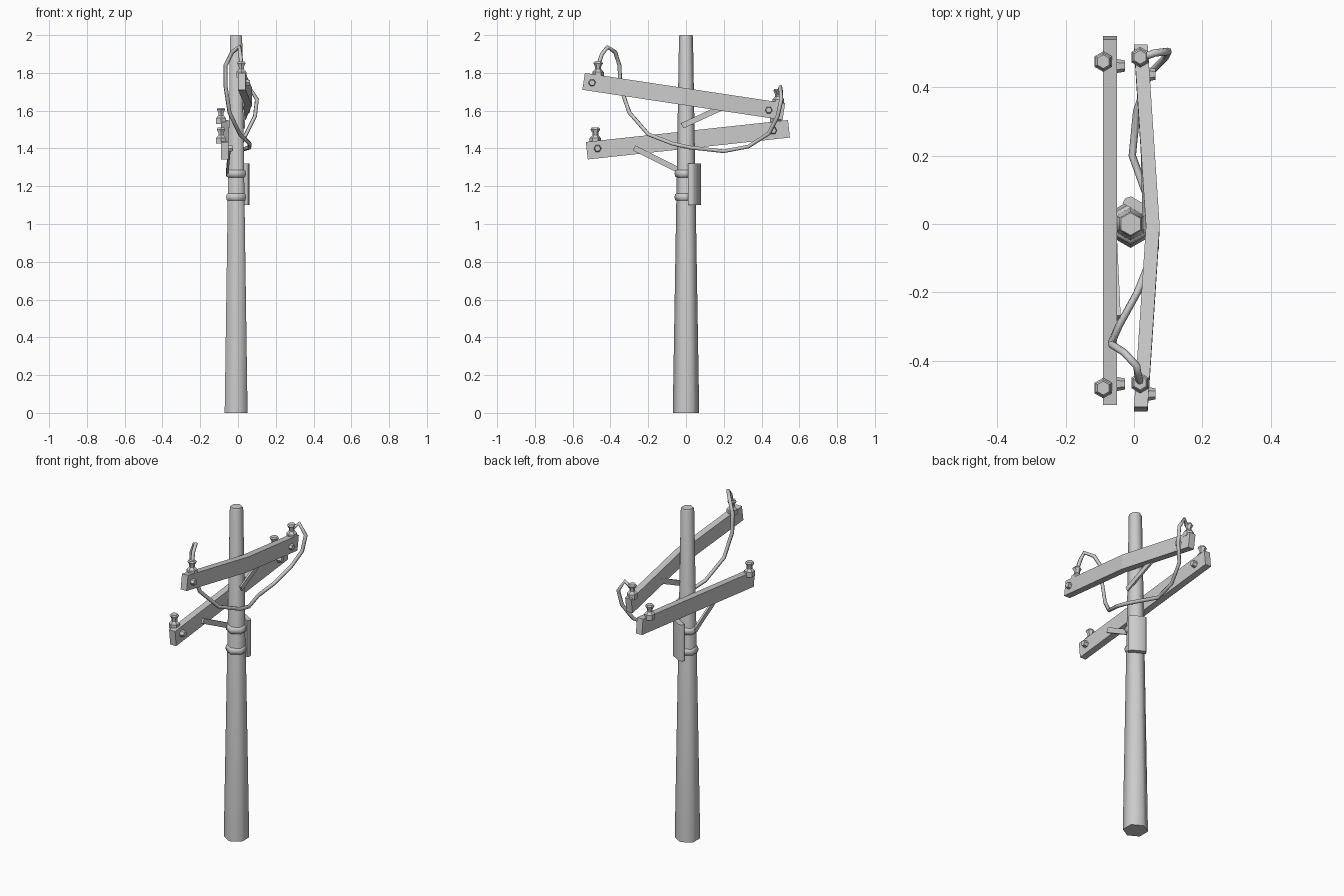
import bpy, bmesh, math
from mathutils import Vector, Matrix

if "Cube" in bpy.data.objects:
    bpy.data.objects.remove(bpy.data.objects["Cube"])


def finish(name, bm, smooth=None):
    bmesh.ops.recalc_face_normals(bm, faces=bm.faces)
    me = bpy.data.meshes.new(name)
    bm.to_mesh(me)
    bm.free()
    ob = bpy.data.objects.new(name, me)
    bpy.context.collection.objects.link(ob)
    if smooth:
        bpy.ops.object.select_all(action='DESELECT')
        ob.select_set(True)
        bpy.context.view_layer.objects.active = ob
        bpy.ops.object.shade_smooth_by_angle(angle=math.radians(smooth))
    return ob


def loft(name, rings, smooth=None):
    """Skin a list of equal-length point rings and cap both ends."""
    bm = bmesh.new()
    rows = [[bm.verts.new(p) for p in r] for r in rings]
    n = len(rows[0])
    for a, b in zip(rows, rows[1:]):
        for i in range(n):
            j = (i + 1) % n
            bm.faces.new((a[i], a[j], b[j], b[i]))
    bm.faces.new(rows[0])
    bm.faces.new(rows[-1])
    return finish(name, bm, smooth)


def lathe(name, profile, loc, axis=(0, 0, 1), smooth=65):
    """Six-sided turned part from (radius, height) pairs."""
    q = Vector((0, 0, 1)).rotation_difference(Vector(axis))
    rings = []
    for r, h in profile:
        rings.append([Vector(loc) + q @ Vector((r * math.sin(i * math.pi / 3),
                      r * math.cos(i * math.pi / 3), h)) for i in range(6)])
    return loft(name, rings, smooth)


def beam(name, path, width, height):
    """Rectangular bar along a path: width in x, height square to the slope."""
    d = (Vector(path[-1]) - Vector(path[0])).normalized()
    up = Vector((0, -d.z, d.y)).normalized() * height / 2
    side = Vector((width / 2, 0, 0))
    return loft(name, [[Vector(p) + side + up, Vector(p) - side + up,
                        Vector(p) - side - up, Vector(p) + side - up] for p in path])


# tapered six-sided pole
lathe("pole", [(0.07, 0), (0.037, 1.99), (0.033, 2.0)], (-0.01, 0, 0))

# metal bands
for i, z in enumerate((1.12, 1.245)):
    lathe(f"band_{i}", [(0.045, 0), (0.057, 0.006), (0.061, 0.022),
                        (0.057, 0.038), (0.045, 0.044)], (-0.01, 0, z))

# equipment panel strapped to a rear face of the pole
bm = bmesh.new()
bmesh.ops.create_cube(bm, size=1, matrix=Matrix.Translation((0.017, 0.0485, 1.21))
                      @ Matrix.Rotation(math.radians(-30), 4, 'Z')
                      @ Matrix.Diagonal((0.1, 0.03, 0.22, 1)))
out = Vector((0.5, 0.866, 0))
edges = [e for e in bm.edges
         if abs(e.verts[0].co.z - e.verts[1].co.z) > 0.1
         and (e.verts[0].co - Vector((0.017, 0.0485, 0))).dot(out) > 0]
bmesh.ops.bevel(bm, geom=edges, offset=0.012, segments=1, affect='EDGES')
finish("panel", bm, 50)

# crossarms: straight lower one, bowed upper one
beam("lower_crossarm", [(-0.07, -0.525, 1.388), (-0.07, 0.545, 1.504)], 0.04, 0.093)
beam("upper_crossarm", [(0.02, -0.542, 1.755), (0.055, -0.012, 1.675),
                        (0.02, 0.518, 1.595)], 0.04, 0.09)

# diagonal braces
beam("lower_brace", [(-0.045, -0.275, 1.403), (-0.058, 0.0, 1.265)], 0.012, 0.03)
beam("upper_brace", [(0.032, -0.02, 1.52), (0.025, 0.24, 1.64)], 0.012, 0.03)

# insulators
for i, p in enumerate([(-0.09, -0.48, 1.425), (-0.09, 0.475, 1.53),
                       (0.018, -0.465, 1.775), (0.018, 0.488, 1.63)]):
    lathe(f"insulator_{i}", [(0.03, 0), (0.03, 0.03), (0.016, 0.045), (0.016, 0.058),
                             (0.026, 0.076), (0.02, 0.085)], p, smooth=35)

# tapered bolts on the right faces
for i, p in enumerate([(-0.052, -0.468, 1.40), (-0.052, 0.462, 1.495),
                       (0.037, -0.497, 1.748), (0.037, 0.438, 1.603)]):
    lathe(f"bolt_{i}", [(0.021, 0), (0.016, 0.026)], p, axis=(1, 0, 0), smooth=35)

# loose hanging wire
path = [(0.02, -0.468, 1.83), (0.012, -0.445, 1.90), (0.008, -0.415, 1.937),
        (-0.03, -0.375, 1.91), (-0.066, -0.352, 1.84), (-0.066, -0.348, 1.73),
        (-0.045, -0.30, 1.59), (0.01, -0.20, 1.475), (0.062, -0.07, 1.425),
        (0.06, 0.02, 1.405), (-0.005, 0.20, 1.385), (0.008, 0.33, 1.41),
        (0.045, 0.44, 1.48), (0.09, 0.485, 1.57), (0.1, 0.505, 1.66),
        (0.06, 0.5, 1.725), (0.025, 0.488, 1.69)]
cu = bpy.data.curves.new("wire", 'CURVE')
cu.dimensions = '3D'
cu.bevel_depth = 0.011
cu.bevel_resolution = 1
cu.use_fill_caps = True
sp = cu.splines.new('POLY')
sp.points.add(len(path) - 1)
for pt, co in zip(sp.points, path):
    pt.co = (*co, 1)
bpy.context.collection.objects.link(bpy.data.objects.new("wire", cu))
